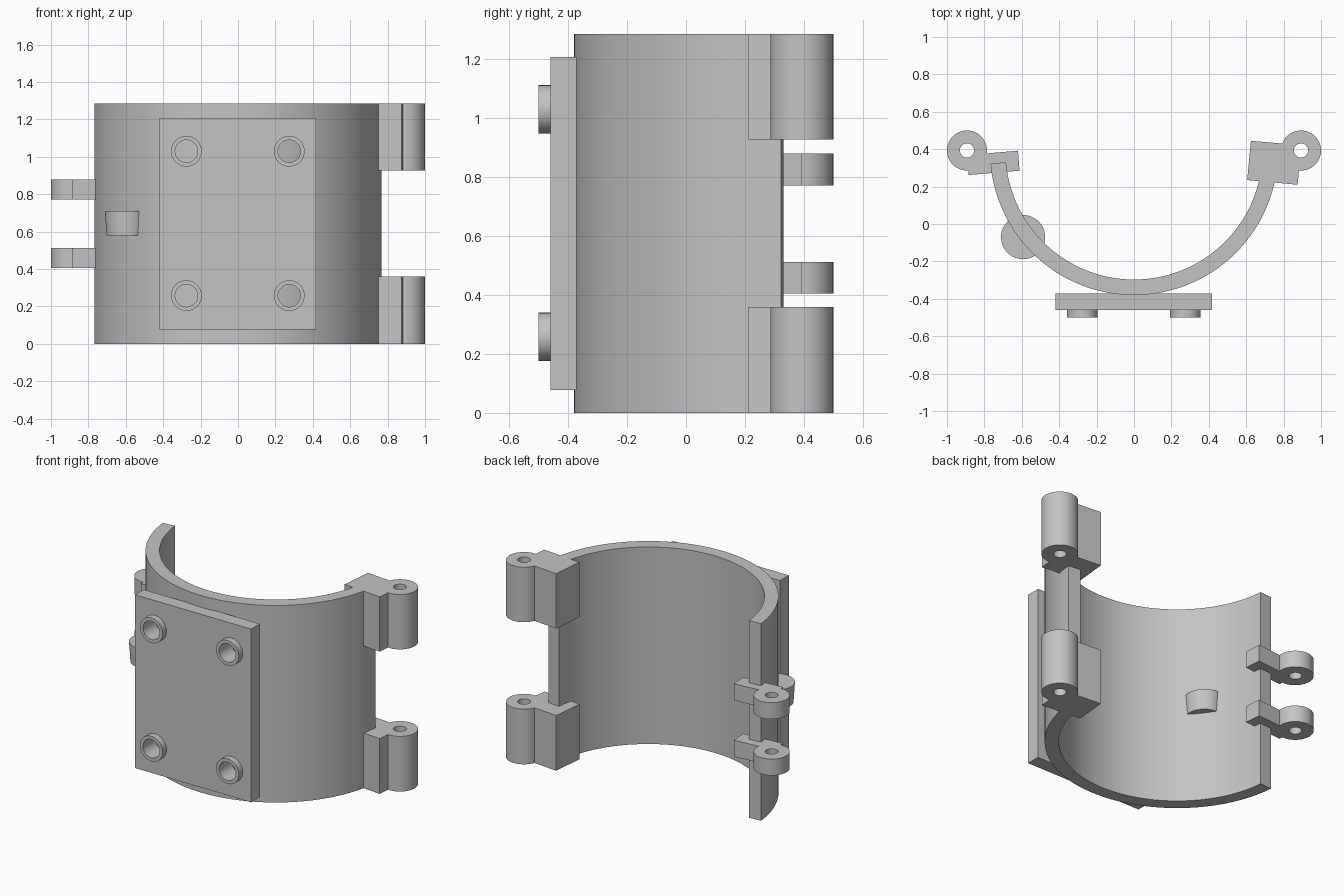
import bpy, bmesh
from math import cos, sin, pi, radians

cube = bpy.data.objects.get("Cube")
if cube:
    bpy.data.objects.remove(cube, do_unlink=True)

grey = bpy.data.materials.new("plain grey")
grey.use_nodes = True
grey.diffuse_color = (0.55, 0.55, 0.55, 1)
grey.node_tree.nodes["Principled BSDF"].inputs["Base Color"].default_value = grey.diffuse_color


def finish(name, bm, smooth=True):
    """Turn a bmesh into a grey object."""
    bmesh.ops.recalc_face_normals(bm, faces=bm.faces)
    mesh = bpy.data.meshes.new(name)
    bm.to_mesh(mesh)
    bm.free()
    mesh.materials.append(grey)
    obj = bpy.data.objects.new(name, mesh)
    bpy.context.collection.objects.link(obj)
    if smooth:
        bpy.ops.object.select_all(action='DESELECT')
        obj.select_set(True)
        bpy.context.view_layer.objects.active = obj
        bpy.ops.object.shade_smooth_by_angle(angle=radians(30))
    return obj


def prism(name, points, z0, z1):
    """Extrude an outline upwards."""
    bm = bmesh.new()
    face = bm.faces.new([bm.verts.new((x, y, z0)) for x, y in points])
    top = bmesh.ops.extrude_face_region(bm, geom=[face])["geom"]
    bmesh.ops.translate(bm, vec=(0, 0, z1 - z0),
                        verts=[v for v in top if isinstance(v, bmesh.types.BMVert)])
    return finish(name, bm, smooth=False)


def ring(name, cx, cy, inner, outer, z0, z1, start=0, end=360, steps=48):
    """Full tube or open arc with a rectangular section."""
    bm = bmesh.new()
    closed = end - start == 360
    rows = []
    for i in range(steps if closed else steps + 1):
        a = radians(start + (end - start) * i / steps)
        rows.append([bm.verts.new((cx + r * cos(a), cy + r * sin(a), z))
                     for r, z in ((inner, z0), (outer, z0), (outer, z1), (inner, z1))])
    for i in range(steps):
        a, b = rows[i], rows[(i + 1) % len(rows)]
        for k in range(4):
            n = (k + 1) % 4
            bm.faces.new((a[k], a[n], b[n], b[k]))
    if not closed:
        bm.faces.new(rows[0])
        bm.faces.new(rows[-1])
    return finish(name, bm)


def cylinder(name, x, y, z, r1, r2, depth):
    bm = bmesh.new()
    bmesh.ops.create_cone(bm, cap_ends=True, segments=48, radius1=r1, radius2=r2, depth=depth)
    obj = finish(name, bm)
    obj.location = (x, y, z)
    return obj


# Half-round shell
HEIGHT, AXIS_Y = 1.285, 0.39
ring("shell", 0, AXIS_Y, 0.687, 0.77, 0, HEIGHT, 185, 355, 96)

# Hinge knuckles: slim pair on the right, tall pair on the left
slim = [(-0.62, 0.392), (-0.612, 0.285), (-0.885, 0.262), (-0.885, 0.32), (-0.825, 0.374)]
tall = [(0.625, 0.445), (0.605, 0.235), (0.875, 0.21), (0.885, 0.32),
        (0.825, 0.36), (0.825, 0.427)]
hinges = (("right", -0.893, slim, ((0.405, 0.512), (0.772, 0.88))),
          ("left", 0.893, tall, ((0, 0.36), (0.927, HEIGHT))))
for side, x, outline, spans in hinges:
    for level, (z0, z1) in zip(("lower", "upper"), spans):
        ring(f"{side}_{level}_hinge_barrel", x, 0.393, 0.038, 0.107, z0, z1)
        prism(f"{side}_{level}_hinge_block", outline, z0, z1)

# Front mounting plate with four through holes and raised collars
plate = prism("mounting_plate", [(-0.42, -0.46), (0.417, -0.46), (0.417, -0.371), (-0.42, -0.371)],
              0.078, 1.208)
for x in (-0.276, 0.274):
    for z in (0.258, 1.03):
        collar = ring("screw_collar", 0, 0, 0.06, 0.082, 0, 0.04)
        collar.location = (x, -0.46, z)
        collar.rotation_euler.x = pi / 2
        cutter = cylinder("hole_cutter", x, -0.415, z, 0.06, 0.06, 0.2)
        cutter.rotation_euler.x = pi / 2
        cutter.hide_render = True
        bpy.context.view_layer.objects.active = plate
        cut = plate.modifiers.new("screw_hole", 'BOOLEAN')
        cut.operation, cut.object, cut.solver = 'DIFFERENCE', cutter, 'EXACT'
        bpy.ops.object.modifier_apply(modifier=cut.name)
        bpy.data.objects.remove(cutter, do_unlink=True)

# Round lug passing through the shell wall
cylinder("side_lug", -0.593, -0.07, 0.645, 0.11, 0.118, 0.13)
